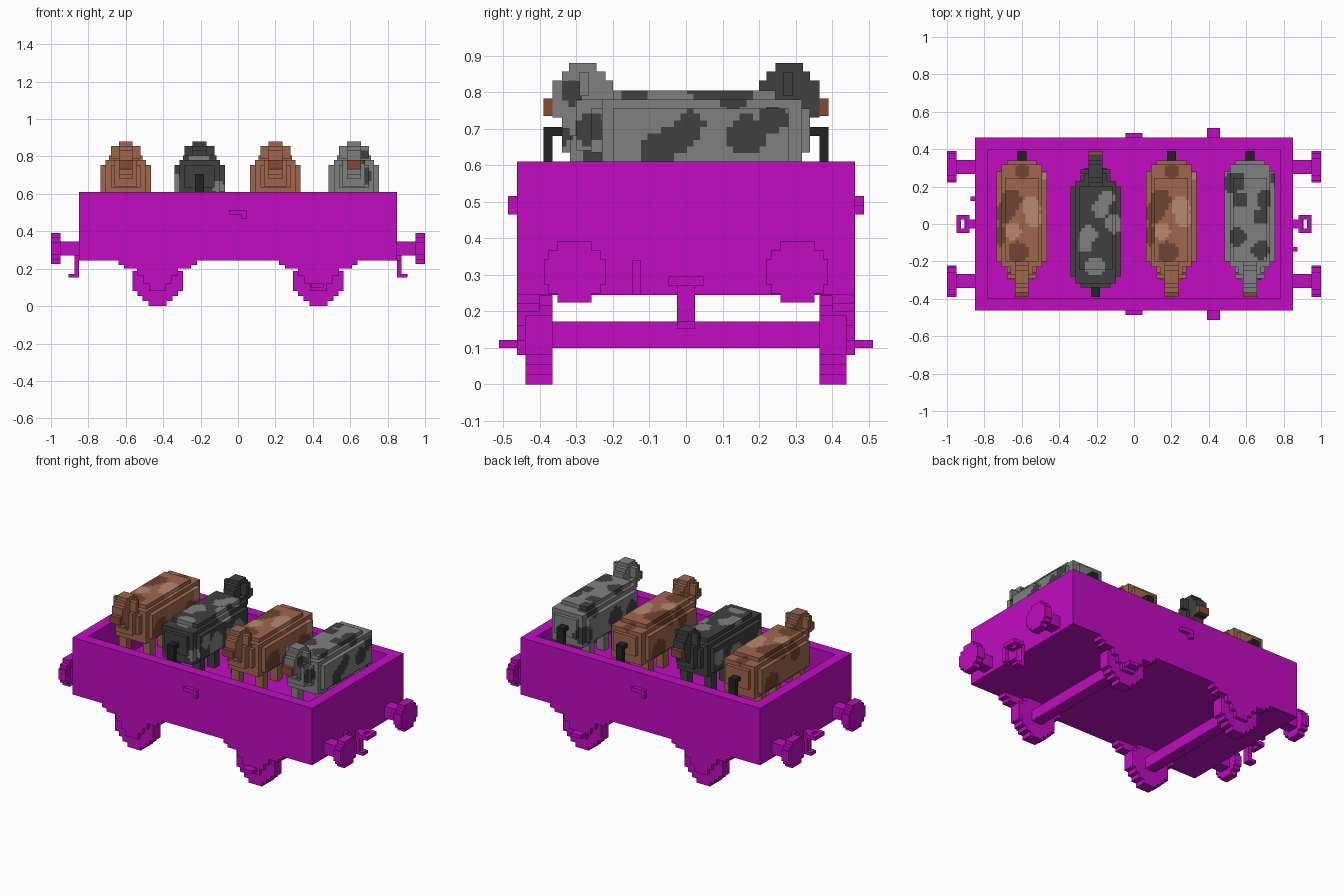
import bpy, bmesh
from mathutils import Vector, Matrix

cube = bpy.data.objects.get("Cube")
if cube:
    bpy.data.objects.remove(cube)


def material(name, rgb):
    m = bpy.data.materials.new(name)
    m.use_nodes = True
    lin = [((c / 255 + 0.055) / 1.055) ** 2.4 for c in rgb] + [1]
    m.diffuse_color = lin
    m.node_tree.nodes["Principled BSDF"].inputs["Base Color"].default_value = lin
    return m


MAGENTA = material("magenta paint", (194, 12, 194))
BROWN = material("brown coat", (160, 103, 78))
DARK_BROWN = material("dark brown patch", (112, 69, 50))
LIGHT_BROWN = material("light brown patch", (184, 138, 112))
GREY = material("grey coat", (128, 128, 128))
DARK_GREY = material("dark grey coat", (64, 64, 64))
BLACK = material("black tail", (34, 34, 34))
NOSE = material("nose brown", (130, 76, 52))


def box(bm, x0, x1, y0, y1, z0, z1):
    size = Matrix.Diagonal((x1 - x0, y1 - y0, z1 - z0, 1))
    mid = Matrix.Translation(((x0 + x1) / 2, (y0 + y1) / 2, (z0 + z1) / 2))
    return bmesh.ops.create_cube(bm, size=1, matrix=mid @ size)["verts"]


def finish(bm, name, mats=(MAGENTA,), turned=False):
    if turned:
        bmesh.ops.rotate(bm, verts=bm.verts, matrix=Matrix.Rotation(3.14159265, 3, 'Z'))
    mesh = bpy.data.meshes.new(name)
    bm.to_mesh(mesh)
    bm.free()
    for m in mats:
        mesh.materials.append(m)
    ob = bpy.data.objects.new(name, mesh)
    bpy.context.collection.objects.link(ob)
    return ob


def part(name, boxes, turned=False):
    bm = bmesh.new()
    for b in boxes:
        box(bm, *b)
    return finish(bm, name, turned=turned)


def stepped_disc(name, axis, centre, radius, half, steps):
    """Blocky disc: an outline of stair steps extruded along x or y."""
    bm = bmesh.new()
    quarter = []
    for a, b in steps:
        quarter.append((a * radius, b * radius))
    ring = quarter + [(-a, b) for a, b in reversed(quarter)]
    ring += [(-a, -b) for a, b in quarter] + [(a, -b) for a, b in reversed(quarter)]
    cx, cy, cz = centre

    def place(a, b, d):
        return (cx + d, cy + a, cz + b) if axis == 'x' else (cx + a, cy + d, cz + b)
    face = bm.faces.new([bm.verts.new(place(a, b, -half)) for a, b in ring])
    out = bmesh.ops.extrude_face_region(bm, geom=[face])["geom"]
    shift = Vector((2 * half, 0, 0)) if axis == 'x' else Vector((0, 2 * half, 0))
    bmesh.ops.translate(bm, vec=shift, verts=[v for v in out if isinstance(v, bmesh.types.BMVert)])
    bmesh.ops.recalc_face_normals(bm, faces=bm.faces)
    return finish(bm, name)


# Open wagon body: a block with its top inset and pushed down
bm = bmesh.new()
box(bm, -.85, .85, -.463, .463, .245, .61)
top = max(bm.faces, key=lambda f: f.calc_center_median().z)
bmesh.ops.inset_region(bm, faces=[top], thickness=.067, use_even_offset=True)
floor = bmesh.ops.extrude_face_region(bm, geom=[top])["geom"]
bmesh.ops.translate(bm, vec=(0, 0, -.27), verts=[v for v in floor if isinstance(v, bmesh.types.BMVert)])
bmesh.ops.delete(bm, geom=[top], context='FACES')
finish(bm, "wagon_body")

# Wheels, axles and sprung axle guards
WHEEL = [(1, .4), (.8, .4), (.8, .6), (.6, .6), (.6, .8), (.35, .8), (.35, 1)]
for x in (-.43, .43):
    part("axle", [(x - .036, x + .036, -.365, .365, .1, .172)])
    for s in (-1, 1):
        stepped_disc("wheel", 'y', (x, s * .402, .135), .135, .037, WHEEL)
        tiers = [(.21, .22, .245), (.18, .2, .22), (.11, .16, .2), (.075, .12, .16), (.045, .08, .12)]
        y0, y1 = sorted((s * .4, s * .463))
        part("axle_guard", [(x - w, x + w, y0, y1, a, b) for w, a, b in tiers])

# Buffers at the corners
BUFFER = [(1, .42), (.85, .42), (.85, .7), (.55, .7), (.55, 1)]
for s in (-1, 1):
    for y in (-.305, .305):
        stepped_disc("buffer_plate", 'x', (s * .975, y, .308), .084, .025, BUFFER)
        x0, x1 = sorted((s * .85, s * .95))
        part("buffer_stem", [(x0, x1, y - .037, y + .037, .27, .345)])

# Couplings, hoses, handles and foot steps, repeated by a half turn
for turned in (False, True):
    part("coupling_ring", [(.85, .9, -.024, .024, .27, .295), (.9, .95, -.048, -.024, .27, .295),
                           (.9, .95, .024, .048, .27, .295), (.925, .95, -.024, .024, .27, .295),
                           (.88, .9, -.048, .048, .27, .295)], turned)
    part("coupling_hook", [(.85, .875, -.024, .024, .17, .27), (.85, .905, -.024, .024, .152, .172)], turned)
    part("brake_hose", [(.85, .873, -.147, -.123, .245, .34)], turned)
    part("side_handle", [(-.045, .045, -.487, -.46, .49, .515), (.02, .045, -.487, -.46, .465, .49)], turned)
for s in (-1, 1):
    y0, y1 = sorted((s * .44, s * .512))
    part("foot_step", [(.39, .46, y0, y1, .1, .122)])

# Cow built of blocks, each row: half width, y range, z range
COW = [
    (.135, -.2, .28, .6, .755), (.108, -.23, .317, .575, .78), (.08, -.26, .34, .635, .755),
    (.09, -.2, .245, .6, .805),
    (.06, -.3, -.2, .64, .78),
    (.037, -.365, -.2, .73, .832), (.037, -.34, -.22, .7, .857), (.037, -.32, -.245, .68, .88),
    (.08, -.292, -.267, .79, .855),
]


def cow(name, x, mats, patches, turned=False):
    bm = bmesh.new()
    for w, y0, y1, z0, z1 in COW:
        box(bm, -w, w, y0, y1, z0, z1)
    for lx in (-.085, .085):
        for ly in (-.165, .225):
            box(bm, lx - .026, lx + .026, ly - .026, ly + .026, .34, .6)
    # Cut the coat into a fine grid so that patches follow blocky edges
    for axis, lo, hi in ((0, -7, 7), (1, -20, 19), (2, 32, 48)):
        for i in range(lo, hi + 1):
            co, no = Vector(), Vector()
            co[axis], no[axis] = i * .018 + .003, 1
            bmesh.ops.bisect_plane(bm, geom=bm.verts[:] + bm.edges[:] + bm.faces[:],
                                   plane_co=co, plane_no=no)
    # Each patch is a ball: material slot, centre and radius
    for f in bm.faces:
        c = f.calc_center_median()
        for slot, px, py, pz, r in patches:
            if (c - Vector((px, py, pz))).length < r:
                f.material_index = slot
    old = set(bm.faces)
    box(bm, -.037, .037, -.39, -.365, .735, .782)
    for f in set(bm.faces) - old:
        f.material_index = 3
    old = set(bm.faces)
    box(bm, -.024, .024, .34, .39, .68, .705)
    box(bm, -.024, .024, .365, .39, .5, .68)
    for f in set(bm.faces) - old:
        f.material_index = 4
    ob = finish(bm, name, mats, turned)
    ob.location.x = x


BROWN_PATCHES = [
    (1, -.06, .13, .8, .06), (1, -.09, .06, .78, .06), (1, -.1, -.06, .74, .06),
    (1, -.02, -.15, .8, .055), (1, .135, -.12, .64, .07), (1, .135, .18, .62, .08),
    (1, -.135, .18, .63, .07), (1, 0, .28, .78, .04), (1, .135, .02, .6, .06),
    (2, .05, .09, .8, .055), (2, .07, .03, .8, .05), (2, -.05, -.04, .8, .045),
    (2, .12, .25, .72, .04),
]
GREY_PATCHES = [
    (1, .135, -.08, .635, .05), (1, .135, -.03, .67, .045), (1, .135, .01, .71, .04),
    (1, .135, .17, .68, .055), (1, .135, .24, .73, .04), (1, .06, .04, .805, .045),
    (1, .08, .13, .79, .05), (1, -.05, .13, .8, .04), (1, -.08, .22, .77, .06),
    (1, -.07, -.07, .8, .05), (1, .06, -.14, .8, .05), (1, -.135, .02, .67, .065),
    (1, -.135, -.14, .66, .055), (1, -.1, .3, .65, .06), (1, .05, -.31, .8, .035),
    (1, .05, -.25, .7, .05),
]
DARK_PATCHES = [
    (1, -.06, -.14, .8, .045), (1, -.03, -.08, .805, .045), (1, -.1, 0, .78, .055),
    (1, .04, .06, .805, .05), (1, .06, .11, .8, .045), (1, 0, .23, .8, .055),
    (1, -.135, -.1, .66, .06), (1, -.135, .12, .65, .07), (1, .135, .02, .65, .06),
    (1, -.135, .22, .7, .045), (1, .12, .27, .65, .05), (1, .135, -.15, .68, .05),
    (1, -.1, .3, .64, .04),
]
brown = (BROWN, DARK_BROWN, LIGHT_BROWN, NOSE, BLACK)
cow("brown_cow_right", -.6, brown, BROWN_PATCHES)
cow("brown_cow_left", .2, brown, BROWN_PATCHES)
cow("dark_cow", -.205, (DARK_GREY, GREY, GREY, NOSE, BLACK), DARK_PATCHES, True)
cow("grey_cow", .62, (GREY, DARK_GREY, GREY, NOSE, BLACK), GREY_PATCHES)
